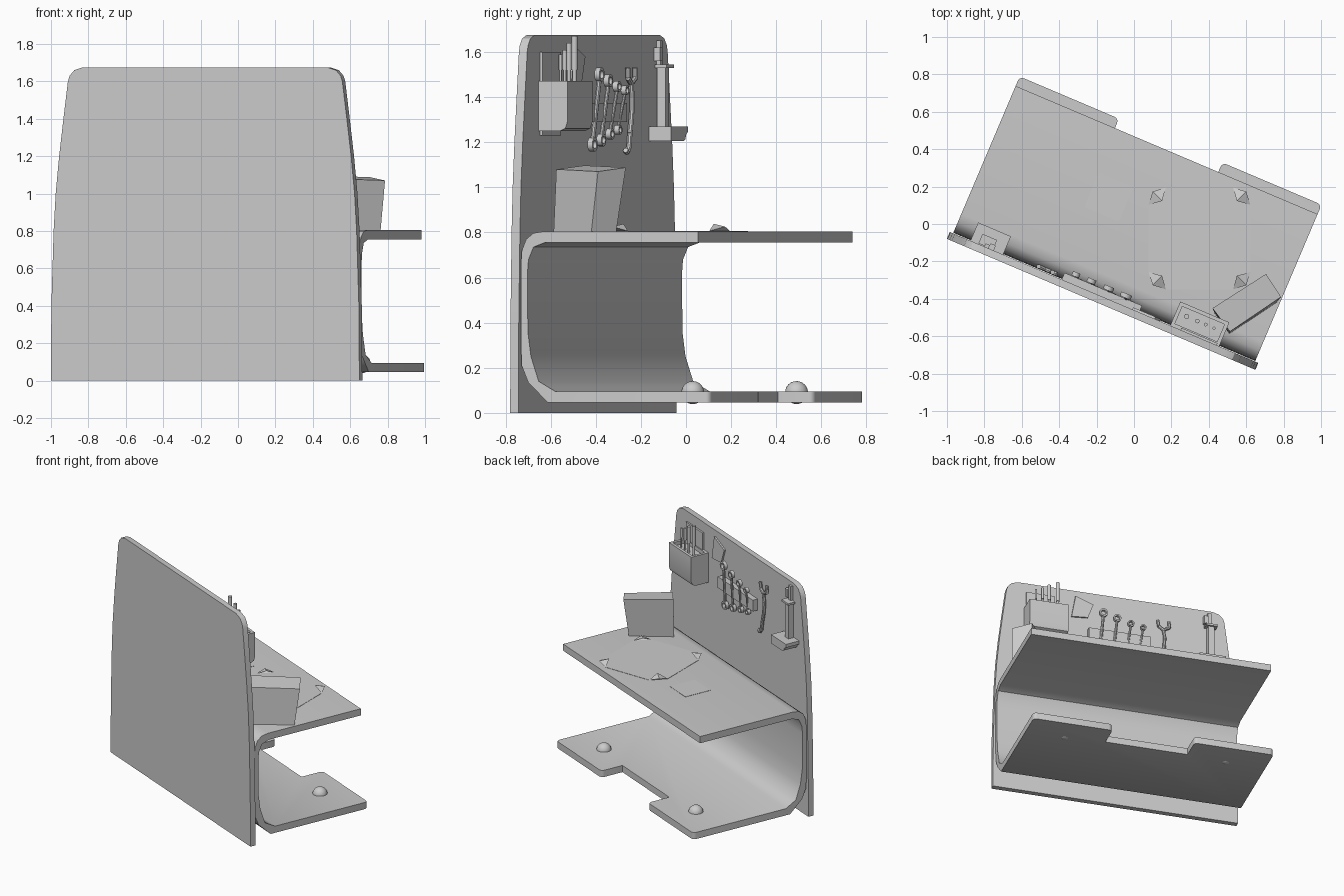
import bpy, bmesh, math
from mathutils import Matrix, Vector

if "Cube" in bpy.data.objects:
    bpy.data.objects.remove(bpy.data.objects["Cube"])

# Everything is laid out in local axes (u along panel, v away from panel, z up) and turned as one
TURN = Matrix.Rotation(math.radians(-23), 4, 'Z')
C = 0.006          # middle of the panel along u
WALL = -0.424      # tool side of the panel


def finish(name, bm, smooth=None):
    bmesh.ops.recalc_face_normals(bm, faces=bm.faces)
    me = bpy.data.meshes.new(name)
    bm.to_mesh(me)
    bm.free()
    me.transform(TURN)
    ob = bpy.data.objects.new(name, me)
    bpy.context.collection.objects.link(ob)
    if smooth:
        bpy.ops.object.select_all(action='DESELECT')
        ob.select_set(True)
        bpy.context.view_layer.objects.active = ob
        bpy.ops.object.shade_smooth_by_angle(angle=math.radians(smooth))
    return ob


def loft(bm, loops, cap=True):
    rows = [[bm.verts.new(p) for p in lp] for lp in loops]
    n = len(rows[0])
    for a, b in zip(rows, rows[1:]):
        for i in range(n):
            bm.faces.new((a[i], a[(i + 1) % n], b[(i + 1) % n], b[i]))
    if cap:
        bm.faces.new(rows[0])
        bm.faces.new(rows[-1])


def prism(name, pts, axis, a, b, smooth=None):
    put = {'u': lambda p, t: (t, p[0], p[1]), 'v': lambda p, t: (p[0], t, p[1]),
           'z': lambda p, t: (p[0], p[1], t)}[axis]
    bm = bmesh.new()
    loft(bm, [[put(p, t) for p in pts] for t in (a, b)])
    return finish(name, bm, smooth)


def box(name, u0, u1, v0, v1, z0, z1):
    return prism(name, [(u0, v0), (u1, v0), (u1, v1), (u0, v1)], 'z', z0, z1)


def rod(name, p, q, r, n=10, r2=None):
    p, q = Vector(p), Vector(q)
    rot = (q - p).to_track_quat('Z', 'Y').to_matrix()
    bm = bmesh.new()
    loft(bm, [[c + rot @ Vector((k * math.cos(2 * math.pi * i / n), k * math.sin(2 * math.pi * i / n), 0))
               for i in range(n)] for c, k in ((p, r), (q, r2 or r))])
    return finish(name, bm, 40)


def ring(name, u, v, z, r, hole, depth, n=16):
    def circle(k, w):
        return [(u + k * math.cos(2 * math.pi * i / n), w, z + k * math.sin(2 * math.pi * i / n)) for i in range(n)]
    lo, hi = v - depth / 2, v + depth / 2
    bm = bmesh.new()
    loft(bm, [circle(r, lo), circle(r, hi), circle(hole, hi), circle(hole, lo), circle(r, lo)], cap=False)
    bmesh.ops.remove_doubles(bm, verts=bm.verts, dist=1e-5)
    return finish(name, bm, 40)


# Upright panel with tapering sides and rounded top corners
half = [(.896, 0), (.893, .4), (.88, .8), (.868, 1.0), (.848, 1.2), (.823, 1.4), (.797, 1.6),
        (.787, 1.63), (.76, 1.66), (.71, 1.675)]
prism("back_panel", [(C + w, z) for w, z in half] + [(C - w, z) for w, z in reversed(half)],
      'v', -.464, WALL, 30)

# Folded desk: top, bent back and lower shelf in one C-shaped sheet
outer = [(.432, .805), (-.31, .805), (-.36, .797), (-.395, .77), (-.416, .72), (-.421, .65),
         (-.421, .32), (-.417, .21), (-.385, .135), (-.29, .045), (.487, .045)]
inner = [(.487, .095), (-.255, .095), (-.335, .14), (-.372, .25), (-.387, .36), (-.389, .62),
         (-.384, .68), (-.36, .735), (-.305, .755), (.432, .755)]
desk = prism("desk_sheet", outer + inner, 'u', C - .877, C + .877)
notch = box("notch_cutter", C - .3, C + .3, .318, .6, -.05, .2)
notch.hide_render = True
mod = desk.modifiers.new("notch", 'BOOLEAN')
mod.object = notch
mod.solver = 'EXACT'
bpy.context.view_layer.objects.active = desk
bpy.ops.object.modifier_apply(modifier="notch")
bpy.data.objects.remove(notch)
bm = bmesh.new()
bm.from_mesh(desk.data)
back = TURN.inverted()
corners = [e for e in bm.edges if all((back @ w.co).y > .48 and w.co.z < .1 for w in e.verts)
           and abs(e.verts[0].co.z - e.verts[1].co.z) > .04]
bmesh.ops.bevel(bm, geom=corners, offset=.025, segments=3, affect='EDGES', profile=.5)
bm.to_mesh(desk.data)
bm.free()
desk.select_set(True)
bpy.ops.object.shade_smooth_by_angle(angle=math.radians(45))

# Round studs on the lower shelf
for side, tag in ((-1, "left"), (1, "right")):
    bm = bmesh.new()
    bmesh.ops.create_uvsphere(bm, u_segments=20, v_segments=12, radius=.051)
    bmesh.ops.translate(bm, verts=bm.verts, vec=(C + side * .589, .285, .09))
    finish("stud_" + tag, bm, 40)

# Leaning box on the desk, given by its top and bottom corners in world axes
top = [(.42, -.45, 1.097), (.706, -.267, 1.088), (.786, -.39, 1.07), (.513, -.575, 1.08)]
bottom = [(.43, -.475, .8), (.69, -.31, .8), (.762, -.42, .8), (.51, -.587, .8)]
bm = bmesh.new()
loft(bm, [[back @ Vector(p) for p in bottom], [back @ Vector(p) for p in top]])
finish("leaning_box", bm)

# Sheet with four curled corners, square to the world axes
cx, cy, s, k = .35, -.077, .272, .18
octagon = [(k, -s), (s, -k), (s, k), (k, s), (-k, s), (-s, k), (-s, -k), (-k, -s)]
bm = bmesh.new()
loft(bm, [[back @ Vector((cx + x, cy + y, z)) for x, y in octagon] for z in (.803, .807)])
finish("work_sheet", bm)
for i, (sx, sy) in enumerate(((1, 1), (-1, 1), (-1, -1), (1, -1))):
    def at(x, y, z):
        return back @ Vector((cx + sx * x, cy + sy * y, z))
    bm = bmesh.new()
    a, b, tip = [bm.verts.new(p) for p in (at(k, s, .806), at(s, k, .806), at(.20, .20, .838))]
    m = bm.verts.new(at(.25, .25, .826))
    bm.faces.new((a, b, m))
    bm.faces.new((a, m, tip))
    bm.faces.new((m, b, tip))
    finish("curled_corner_%d" % i, bm)

# Small note lying on the desk
box("note", -.28, -.08, -.02, .18, .803, .807)

# Wall bin with rounded lower front and a recessed open top
bm = bmesh.new()
prof = [(WALL, 1.25), (-.32, 1.25), (-.295, 1.262), (-.285, 1.29), (-.285, 1.445), (WALL, 1.445)]
loft(bm, [[(u, v, z) for v, z in prof] for u in (.39, .675)])
finish("bin", bm, 40)
for nm, r in (("front", (.39, .675, -.305, -.285)), ("back", (.39, .675, WALL, -.405)),
              ("left", (.39, .41, -.405, -.305)), ("right", (.655, .675, -.405, -.305))):
    box("bin_rim_" + nm, *r, 1.445, 1.472)
box("bin_back_plate", .45, .66, WALL, -.412, 1.23, 1.6)

# Screwdrivers standing in the bin
for i, (u, z, r) in enumerate(((.452, 1.67, .014), (.515, 1.64, .012), (.563, 1.61, .010), (.611, 1.59, .008))):
    rod("screwdriver_shaft_%d" % i, (u, -.345, 1.44), (u, -.345, z), r * .7)
    rod("screwdriver_handle_%d" % i, (u, -.345, 1.52), (u, -.345, z), r)

# Tilted card on the panel
prism("pinned_card", [(.30, 1.63), (.17, 1.58), (.21, 1.47), (.33, 1.46)], 'v', WALL, -.412)

# Wrench rack and its four ring wrenches
box("wrench_rack", -.24, .21, WALL, -.385, 1.29, 1.375)
for i, (u, hi, lo, r) in enumerate(((.11, 1.5, 1.19, .031), (.01, 1.473, 1.21, .028),
                                    (-.09, 1.447, 1.237, .024), (-.18, 1.43, 1.255, .021))):
    ring("wrench_top_ring_%d" % i, u, -.37, hi, r, r * .6, .024)
    ring("wrench_low_ring_%d" % i, u + .02, -.395, lo, r, r * .6, .024)
    rod("wrench_shank_%d" % i, (u + .019, -.394, lo + r * .85), (u + .001, -.371, hi - r * .85), r * .35, 8)

# Hanging pliers: forked jaws, bent handle and hooked end
paths = {"pliers_handle": [(-.34, 1.46), (-.35, 1.40), (-.345, 1.32), (-.325, 1.24), (-.315, 1.18),
                           (-.295, 1.155), (-.275, 1.165)],
         "pliers_jaw_left": [(-.34, 1.46), (-.305, 1.485), (-.30, 1.53)],
         "pliers_jaw_right": [(-.34, 1.46), (-.385, 1.485), (-.38, 1.53)]}
for nm, pts in paths.items():
    for i, (p, q) in enumerate(zip(pts, pts[1:])):
        rod("%s_%d" % (nm, i), (p[0], -.408, p[1]), (q[0], -.408, q[1]), .012, 8)

# Hanging bar tool on a small bracket shelf
prism("bracket_shelf", [(-.58, 1.205), (-.72, 1.205), (-.74, 1.212), (-.752, 1.235), (-.77, 1.245),
                        (-.77, 1.27), (-.58, 1.27)], 'v', WALL, -.318)
box("bar_tool_body", -.705, -.66, -.42, -.38, 1.26, 1.535)
box("bar_tool_head", -.725, -.64, -.42, -.365, 1.53, 1.545)
box("bar_tool_blade", -.69, -.665, WALL, -.405, 1.54, 1.65)
box("bar_tool_jaw", -.665, -.635, WALL, -.395, 1.56, 1.62)
